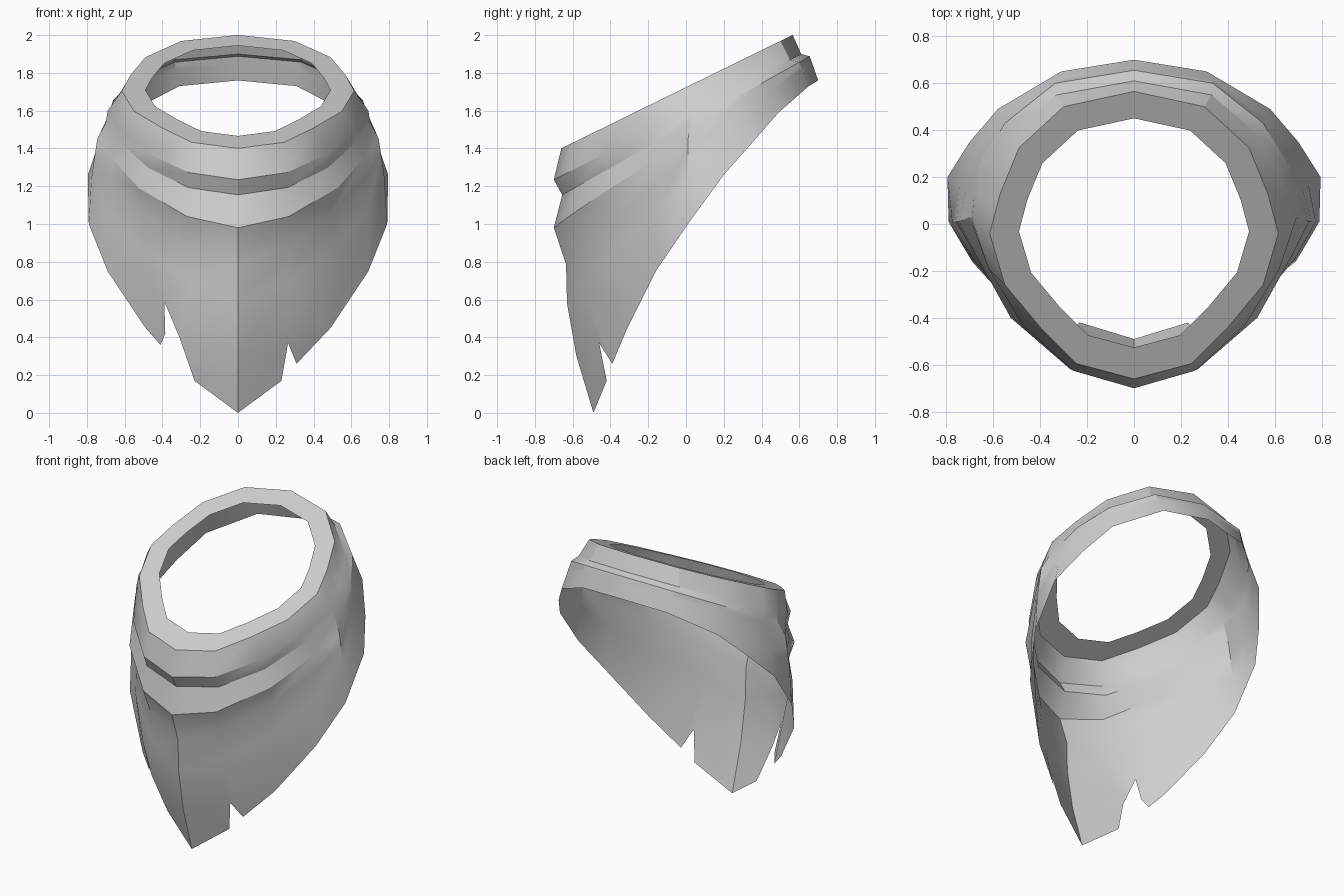
import bpy, bmesh
from mathutils import Vector

cube = bpy.data.objects.get("Cube")
if cube:
    bpy.data.objects.remove(cube, do_unlink=True)

cloth = bpy.data.materials.new("grey cloth")
cloth.use_nodes = True
GREY = (0.62, 0.62, 0.62, 1)
cloth.diffuse_color = GREY
cloth.node_tree.nodes["Principled BSDF"].inputs["Base Color"].default_value = GREY


def tilted(plan, z0, slope):
    """Half ring, back to front, lying on a plane that rises to the back."""
    pts = [Vector((x, y, z0 + slope * y)) for x, y in plan]
    pts.insert(4, (pts[3] + pts[4]) / 2)      # extra column beside the shoulder
    return pts


def blend(a, b, t, front):
    """Back half runs between two rings, front half is given."""
    return [p.lerp(q, t) for p, q in zip(a[:5], b[:5])] + [Vector(p) for p in front]


# Half rings of the folded neck, from back centre to front centre
collar_plan = [(0, .565), (.30, .50), (.49, .325), (.57, .13), (.615, -.04),
               (.55, -.26), (.40, -.44), (.245, -.595), (0, -.66)]
collar = tilted(collar_plan, 1.724, .49)
rim = tilted([(x * .797, y * .797) for x, y in collar_plan], 1.724, .49)
fold_out = tilted([(0, .61), (.33, .55), (.53, .38), (.62, .20), (.69, .02),
                   (.62, -.19), (.475, -.43), (.26, -.625), (0, -.70)], 1.59, .508)
fold_in = tilted([(0, .655), (.335, .60), (.55, .43), (.66, .245), (.70, .03),
                  (.63, -.15), (.475, -.40), (.265, -.585), (0, -.655)], 1.521, .56)

# Hem from back centre to the start of the torn front
hem = [Vector(p) for p in [(0, .70, 1.76), (.31, .65, 1.73), (.58, .49, 1.59),
                           (.70, .35, 1.43), (.795, .20, 1.26), (.79, .01, 1.0),
                           (.69, -.16, .75), (.49, -.31, .45)]]

# Soft folds across the chest
drape_out = blend(fold_in, hem, .12, [(.745, .01, 1.45), (.67, -.14, 1.35),
                                      (.525, -.40, 1.19), (.27, -.62, 1.04), (0, -.70, .98)])
drape_in = blend(fold_in, hem, .3, [(.757, .01, 1.37), (.67, -.13, 1.24),
                                    (.50, -.36, 1.06), (.26, -.56, .885), (0, -.635, .785)])
drape_low = blend(fold_in, hem, .55, [(.775, .01, 1.25), (.685, -.15, 1.07),
                                      (.505, -.365, .86), (.25, -.56, .69), (0, -.63, .58)])
rings = [rim, collar, fold_out, fold_in, drape_out, drape_in, drape_low]

# Torn front: points along the hem and the notch on each side
mid, tip = (0, -.58, .30), (0, -.49, 0)
c6, c7, c8, h6 = drape_low[7], drape_low[8], drape_low[9], hem[7]
notch = (.265, -.46, .37)
corner = (.23, -.42, .17)
left_front = [[c6, c7, notch, (.31, -.39, .26), h6],
              [c7, c8, mid, notch],
              [notch, mid, tip, corner]]
slit, side = (.39, -.45, .59), (.31, -.47, .40)
right_front = [[c6, slit, (.385, -.39, .42), (.41, -.35, .36), h6],
               [c6, c7, slit],
               [c7, c8, mid, side, slit],
               [side, mid, tip, corner]]

bm = bmesh.new()


def face(points, s):
    if s < 0:
        points = points[::-1]
    bm.faces.new([bm.verts.new((p[0] * s, p[1], p[2])) for p in points])


for s, front in ((1, left_front), (-1, right_front)):
    for a, b in zip(rings, rings[1:] + [hem]):
        for i in range(min(len(a), len(b)) - 1):
            face([a[i], a[i + 1], b[i + 1], b[i]], s)
    for poly in front:
        face(poly, s)

bmesh.ops.remove_doubles(bm, verts=bm.verts[:], dist=0.0005)
bmesh.ops.recalc_face_normals(bm, faces=bm.faces[:])
# Keep the outer side of the cloth facing outwards
out = sum(f.normal.x * f.calc_center_median().x + f.normal.y * f.calc_center_median().y
          for f in bm.faces)
if out < 0:
    bmesh.ops.reverse_faces(bm, faces=bm.faces[:])

mesh = bpy.data.meshes.new("neck_scarf")
bm.to_mesh(mesh)
bm.free()
mesh.materials.append(cloth)
scarf = bpy.data.objects.new("neck_scarf", mesh)
bpy.context.collection.objects.link(scarf)

bpy.ops.object.select_all(action="DESELECT")
scarf.select_set(True)
bpy.context.view_layer.objects.active = scarf
bpy.ops.object.shade_smooth_by_angle(angle=0.52)
